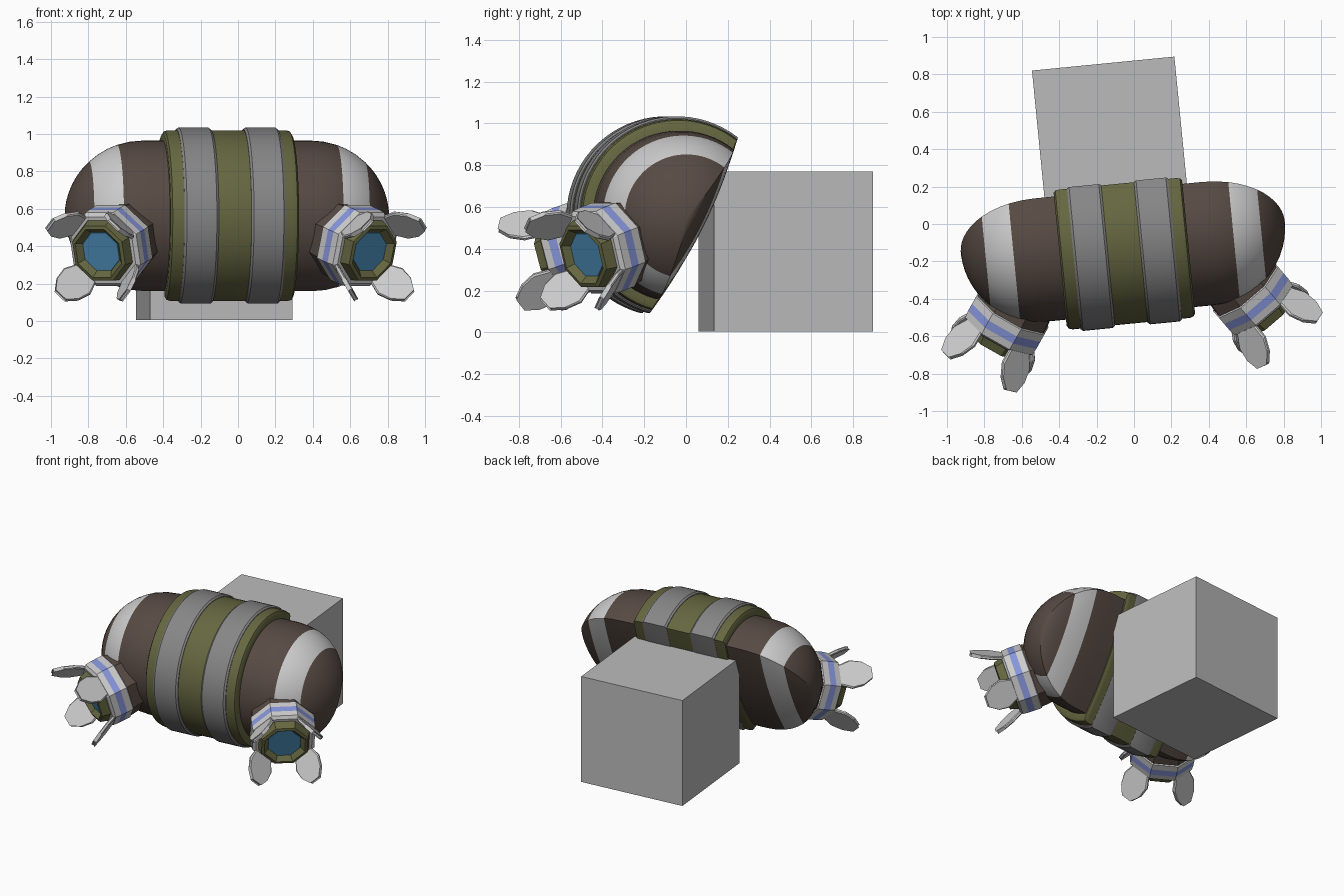
import bpy, bmesh, math
from mathutils import Matrix, Vector

if "Cube" in bpy.data.objects:
    bpy.data.objects.remove(bpy.data.objects["Cube"])


def material(name, rgb):
    m = bpy.data.materials.new(name)
    m.diffuse_color = (*rgb, 1)
    m.use_nodes = True
    m.node_tree.nodes["Principled BSDF"].inputs["Base Color"].default_value = m.diffuse_color
    return m


BROWN = material("dark brown", (0.095, 0.068, 0.056))
LIGHT = material("light grey", (0.60, 0.60, 0.60))
GREY = material("mid grey", (0.24, 0.24, 0.24))
GREEN = material("olive green", (0.13, 0.135, 0.052))
BLUE = material("lens blue", (0.07, 0.26, 0.47))
STRIPE = material("stripe blue", (0.24, 0.30, 0.70))
BLOCK = material("block grey", (0.50, 0.50, 0.50))

TURN = Matrix.Rotation(math.radians(5.6), 4, 'Z')
ROOT = Matrix.Translation((-0.06, -0.07, 0.555)) @ TURN


def loft(name, rings, mats, matrix, smooth=None):
    """Skin equal-length point rings; mats holds one material per span."""
    bm = bmesh.new()
    rows = [[bm.verts.new(p) for p in ring] for ring in rings]
    slots = list(dict.fromkeys(mats))
    n = len(rows[0])
    for k, mat in enumerate(mats):
        for i in range(n):
            j = (i + 1) % n
            f = bm.faces.new((rows[k][i], rows[k][j], rows[k + 1][j], rows[k + 1][i]))
            f.material_index = slots.index(mat)
    for row, mat in ((rows[0], mats[0]), (rows[-1], mats[-1])):
        bm.faces.new(row).material_index = slots.index(mat)
    bmesh.ops.recalc_face_normals(bm, faces=bm.faces)
    me = bpy.data.meshes.new(name)
    bm.to_mesh(me)
    bm.free()
    for m in slots:
        me.materials.append(m)
    ob = bpy.data.objects.new(name, me)
    bpy.context.collection.objects.link(ob)
    ob.matrix_world = matrix
    if smooth:
        bpy.ops.object.select_all(action='DESELECT')
        ob.select_set(True)
        bpy.context.view_layer.objects.active = ob
        bpy.ops.object.shade_smooth_by_angle(angle=math.radians(smooth))
    return ob


# Body cross-section: round front and a slightly bulged, tilted back
R, OFF, BULGE = 0.41, 0.08, 0.035
HALF = math.sqrt(R * R - OFF * OFF)
CORNER = math.acos(OFF / R)
section = []
for i in range(41):
    a = CORNER + (2 * math.pi - 2 * CORNER) * i / 40
    section.append((R * math.cos(a), R * math.sin(a)))
for i in range(1, 12):
    t = -1 + 2 * i / 12
    section.append((OFF + BULGE * (1 - t * t), HALF * t))
# tilt so the flat back faces backward and down
section = [(0.893 * n + 0.449 * m, -0.449 * n + 0.893 * m) for n, m in section]


def slice_at(u, s):
    return [(u, s * v, s * z) for v, z in section]


# Body with rounded ends and a light stripe near each end
START, END = 0.45, 0.87


def end_scale(u):
    return max(0.03, math.sqrt(max(0, 1 - (max(0, abs(u) - START) / (END - START)) ** 2)))


right = [0.45, 0.52, 0.59, 0.64, 0.69, 0.74, 0.77, 0.80, 0.825, 0.845, 0.858, 0.866, 0.87]
us = [-u for u in reversed(right)] + [0] + right
spans = [LIGHT if 0.59 < abs(a + b) / 2 < 0.74 else BROWN for a, b in zip(us, us[1:])]
loft("body", [slice_at(u, end_scale(u)) for u in us], spans, ROOT, 35)

# Central olive wrap and the two grey bands
wrap = [(-0.345, 0.95), (-0.345, 1.08), (-0.335, 1.12), (-0.315, 1.135),
        (0.315, 1.135), (0.335, 1.12), (0.345, 1.08), (0.345, 0.95)]
loft("wrap", [slice_at(u, s) for u, s in wrap], [GREEN] * 7, ROOT, 35)
for side, label in ((-1, "left"), (1, "right")):
    c = side * 0.18
    band = [(-0.092, 1.05), (-0.092, 1.145), (-0.08, 1.168), (0.08, 1.168),
            (0.092, 1.145), (0.092, 1.05)]
    loft(label + "_band", [slice_at(c + u, s) for u, s in band], [GREY] * 5, ROOT, 35)


def lathe(name, profile, mats, matrix, sides=8, smooth=None):
    rings = []
    for r, t in profile:
        rings.append([(r * math.cos(2 * math.pi * (i + 0.5) / sides),
                       r * math.sin(2 * math.pi * (i + 0.5) / sides), t) for i in range(sides)])
    return loft(name, rings, mats, matrix, smooth)


# Two arms, mirrored in the frame of the body
for side, label in ((-1, "left"), (1, "right")):
    d = Vector((side * 0.574, -0.82, -0.30)).normalized()
    h = Vector((0, 0, 1)).cross(d).normalized()
    up = d.cross(h)
    basis = Matrix((h, up, d)).transposed().to_4x4()
    arm = ROOT @ Matrix.Translation((side * 0.665, -0.395, -0.155)) @ basis

    # joint disc on the body
    lathe(label + "_joint", [(0.22, -0.32), (0.245, -0.21), (0.24, -0.185), (0.21, -0.165)],
          [LIGHT] * 3, arm, 32, 35)
    # octagonal cuff with painted stripes
    lathe(label + "_cuff",
          [(0.205, -0.20), (0.218, -0.075), (0.226, -0.07), (0.226, -0.025),
           (0.226, 0.02), (0.222, 0.06), (0.20, 0.075)],
          [BROWN, LIGHT, LIGHT, STRIPE, LIGHT, LIGHT], arm)
    # lens frame and lens
    lathe(label + "_lens_frame", [(0.185, 0.06), (0.165, 0.13), (0.145, 0.135), (0.115, 0.10)],
          [GREEN] * 3, arm)
    lathe(label + "_lens", [(0.116, 0.098), (0.114, 0.104)], [BLUE], arm)
    # four flared plates round the lens
    outline = [(-0.065, 0), (0.065, 0), (0.10, 0.09), (0.085, 0.165),
               (0.04, 0.225), (-0.04, 0.225), (-0.085, 0.165), (-0.10, 0.09)]
    for k in range(4):
        spin = Matrix.Rotation(math.radians(45 + 90 * k), 4, 'Z')
        place = arm @ spin @ Matrix.Translation((0.185, 0, 0.05)) @ \
            Matrix.Rotation(math.radians(24), 4, 'Y')
        rings = [[(x, w * g, t + (1 - g) * 0.1) for w, t in outline]
                 for x, g in ((-0.012, 0.93), (-0.006, 1), (0.006, 1), (0.012, 0.93))]
        loft(f"{label}_plate_{k + 1}", rings, [LIGHT] * 3, place)

# Plain cube behind the body
E = 0.765 / 2
square = [(-E, -E), (E, -E), (E, E), (-E, E)]
loft("rear_block", [[(x, y, z) for x, y in square] for z in (0.004, 0.77)], [BLOCK],
     Matrix.Translation((-0.1275, 0.477, 0)) @ TURN)
